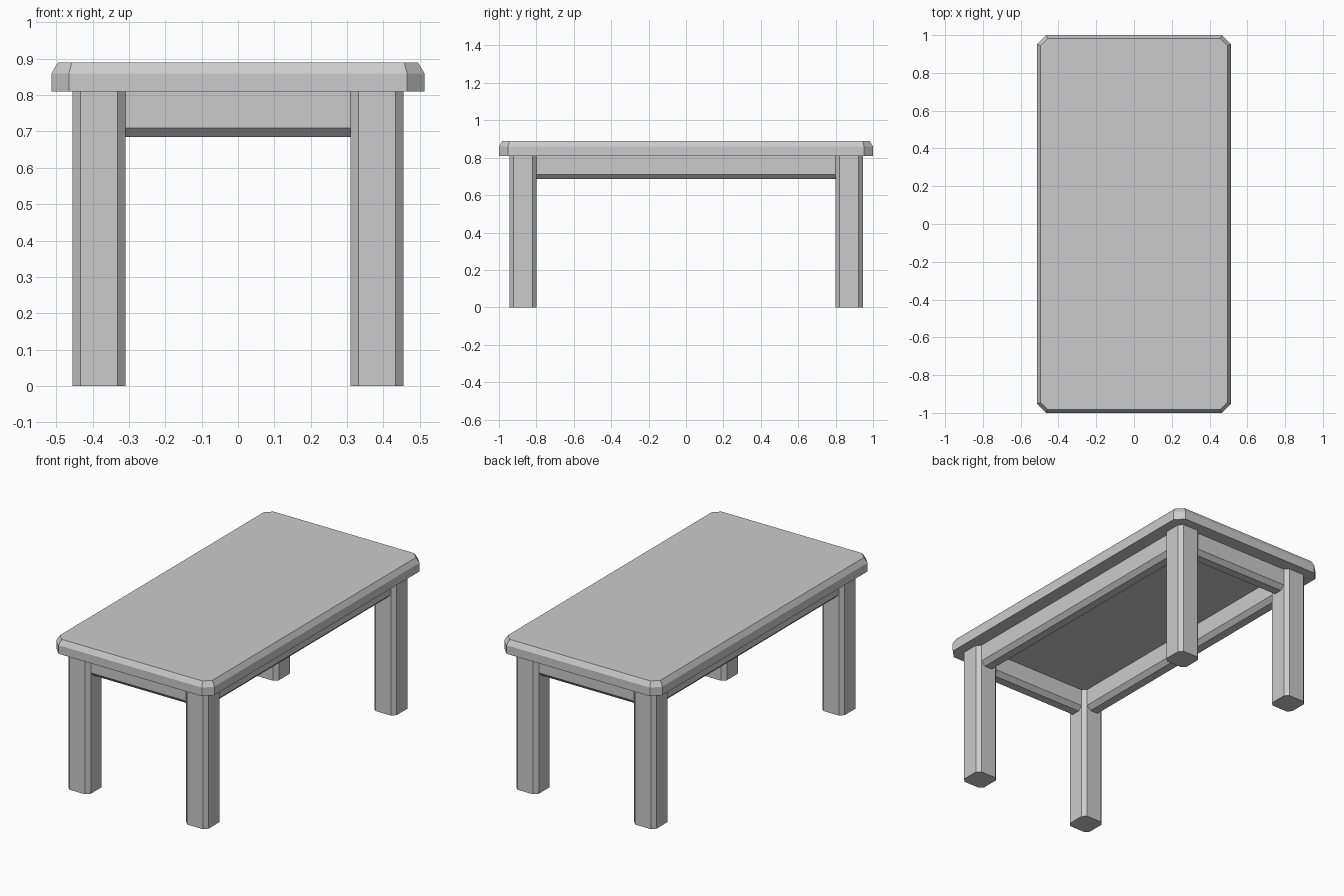
import bpy, bmesh
from mathutils import Matrix

if "Cube" in bpy.data.objects:
    bpy.data.objects.remove(bpy.data.objects["Cube"])


def octagon(hx, hy, c):
    """Rectangle of half sizes hx, hy with corners cut by c."""
    return [(hx, -hy + c), (hx, hy - c), (hx - c, hy), (-hx + c, hy),
            (-hx, hy - c), (-hx, -hy + c), (-hx + c, -hy), (hx - c, -hy)]


def loft(name, rings, matrix=Matrix()):
    """Join matching rings of 3D points into a closed solid."""
    bm = bmesh.new()
    loops = [[bm.verts.new(matrix @ Matrix.Translation(p).to_translation()) for p in r]
             for r in rings]
    n = len(rings[0])
    for a, b in zip(loops, loops[1:]):
        for i in range(n):
            j = (i + 1) % n
            bm.faces.new((a[i], a[j], b[j], b[i]))
    bm.faces.new(loops[0][::-1])
    bm.faces.new(loops[-1])
    bmesh.ops.recalc_face_normals(bm, faces=bm.faces)
    mesh = bpy.data.meshes.new(name)
    bm.to_mesh(mesh)
    bm.free()
    obj = bpy.data.objects.new(name, mesh)
    bpy.context.collection.objects.link(obj)
    return obj


# Table top: cut corners and a bevelled upper rim
TOP_Z = 0.81
levels = [(TOP_Z, 0.0, 0.048), (0.86, 0.0, 0.048), (0.89, 0.018, 0.038)]
loft("table_top", [[(x, y, z) for x, y in octagon(0.513 - d, 1.0 - d, c)]
                   for z, d, c in levels])

# Legs: square posts with chamfered edges
LEG_X, LEG_Y, LEG_HALF = 0.3825, 0.8725, 0.0725
for sx, side in ((-1, "left"), (1, "right")):
    for sy, end in ((-1, "front"), (1, "back")):
        loft(f"{end}_{side}_leg",
             [[(x + sx * LEG_X, y + sy * LEG_Y, z)
               for x, y in octagon(LEG_HALF, LEG_HALF, 0.022)]
              for z in (0.0, TOP_Z)])

# Apron rails: bars with chamfered lower edges, running between the legs
profile = [(-0.05, TOP_Z), (-0.05, 0.71), (-0.025, 0.685),
           (0.025, 0.685), (0.05, 0.71), (0.05, TOP_Z)]
rail_x, rail_y = LEG_X - LEG_HALF, LEG_Y - LEG_HALF
for s, side, end in ((-1, "left", "front"), (1, "right", "back")):
    loft(f"{side}_apron", [[(s * LEG_X + u, y, z) for u, z in profile]
                           for y in (-rail_y, rail_y)])
    loft(f"{end}_apron", [[(x, s * LEG_Y + u, z) for u, z in profile]
                          for x in (-rail_x, rail_x)])
